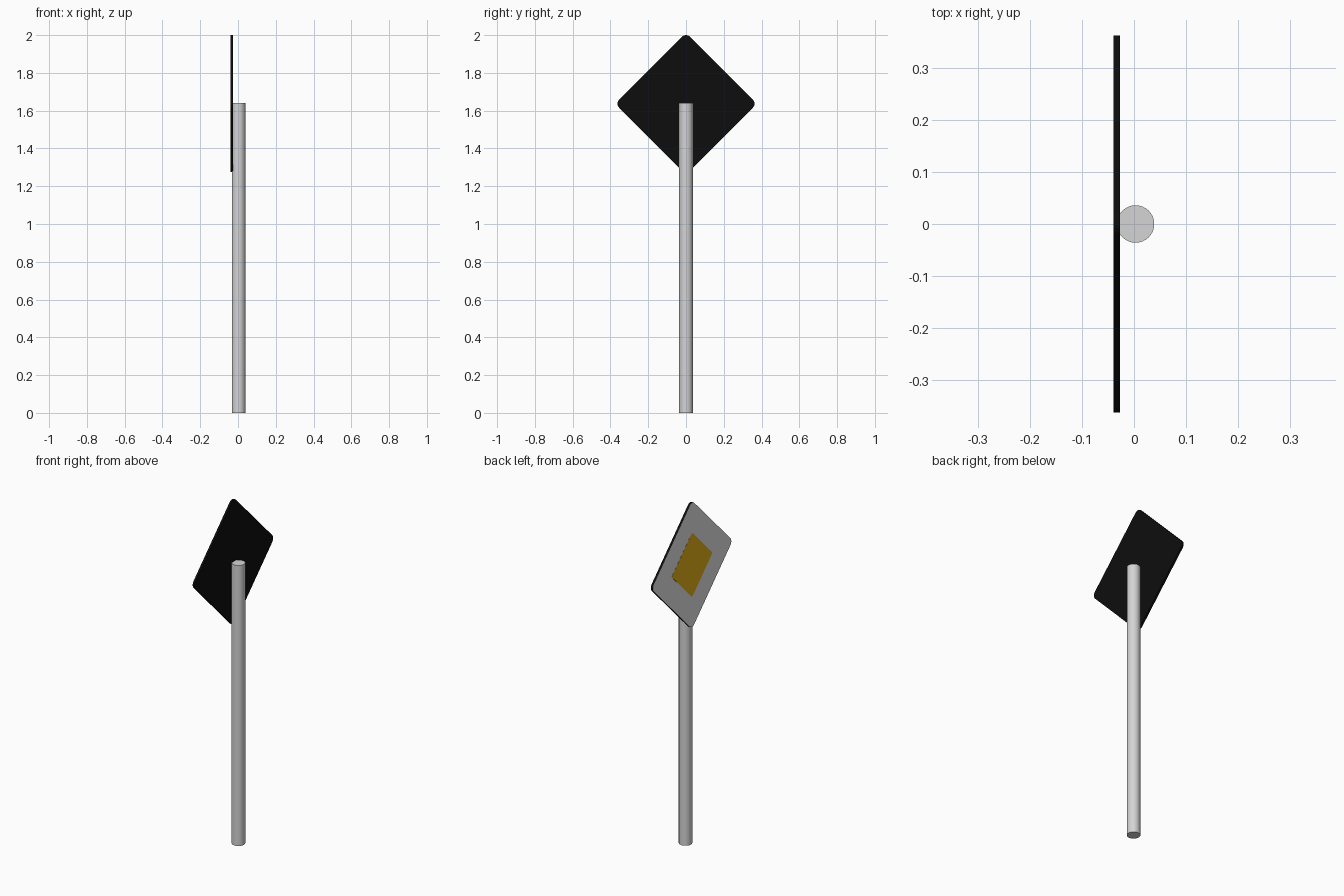
import bpy, bmesh, math

if "Cube" in bpy.data.objects:
    bpy.data.objects.remove(bpy.data.objects["Cube"])

def material(name, r, g, b):
    m = bpy.data.materials.new(name)
    m.diffuse_color = (r, g, b, 1)
    m.use_nodes = True
    m.node_tree.nodes["Principled BSDF"].inputs["Base Color"].default_value = m.diffuse_color
    return m

BLACK = material("black", 0.004, 0.004, 0.004)
WHITE = material("white", 0.78, 0.78, 0.78)
YELLOW = material("yellow", 0.78, 0.44, 0.011)
GREY = material("pole grey", 0.66, 0.66, 0.66)

CENTRE_Z = 1.637

def finish(name, bm, mats):
    bmesh.ops.recalc_face_normals(bm, faces=bm.faces)
    me = bpy.data.meshes.new(name)
    bm.to_mesh(me)
    bm.free()
    for m in mats:
        me.materials.append(m)
    ob = bpy.data.objects.new(name, me)
    bpy.context.collection.objects.link(ob)
    return ob

def diamond(name, half, radius, x_front, x_back, mats):
    """Rounded diamond plate facing -x; the last material goes on its front."""
    bm = bmesh.new()
    reach = half - radius
    verts = []
    for corner in range(4):
        a = corner * math.pi / 2
        for i in range(7):
            t = a + math.radians(-45 + 15 * i)
            verts.append(bm.verts.new((x_front,
                                       reach * math.cos(a) + radius * math.cos(t),
                                       CENTRE_Z + reach * math.sin(a) + radius * math.sin(t))))
    face = bm.faces.new(verts)
    res = bmesh.ops.extrude_face_region(bm, geom=[face], use_keep_orig=True)
    moved = [g for g in res["geom"] if isinstance(g, bmesh.types.BMVert)]
    bmesh.ops.translate(bm, vec=(x_back - x_front, 0, 0), verts=moved)
    bmesh.ops.recalc_face_normals(bm, faces=bm.faces)
    for f in bm.faces:
        f.material_index = len(mats) - 1 if f.normal.x < -0.9 else 0
    return finish(name, bm, mats)

# Sign plate: black back and rim, white front
diamond("sign_plate", 0.363, 0.03, -0.039, -0.027, [BLACK, WHITE])

# Yellow centre panel
diamond("centre_panel", 0.184, 0.012, -0.0396, -0.0385, [YELLOW])

# Round pole
bm = bmesh.new()
bmesh.ops.create_cone(bm, cap_ends=True, segments=32, radius1=0.036,
                      radius2=0.036, depth=1.64)
bmesh.ops.translate(bm, vec=(0.003, 0, 0.82), verts=bm.verts)
pole = finish("pole", bm, [GREY])
bpy.context.view_layer.objects.active = pole
pole.select_set(True)
bpy.ops.object.shade_smooth_by_angle(angle=math.radians(40))
